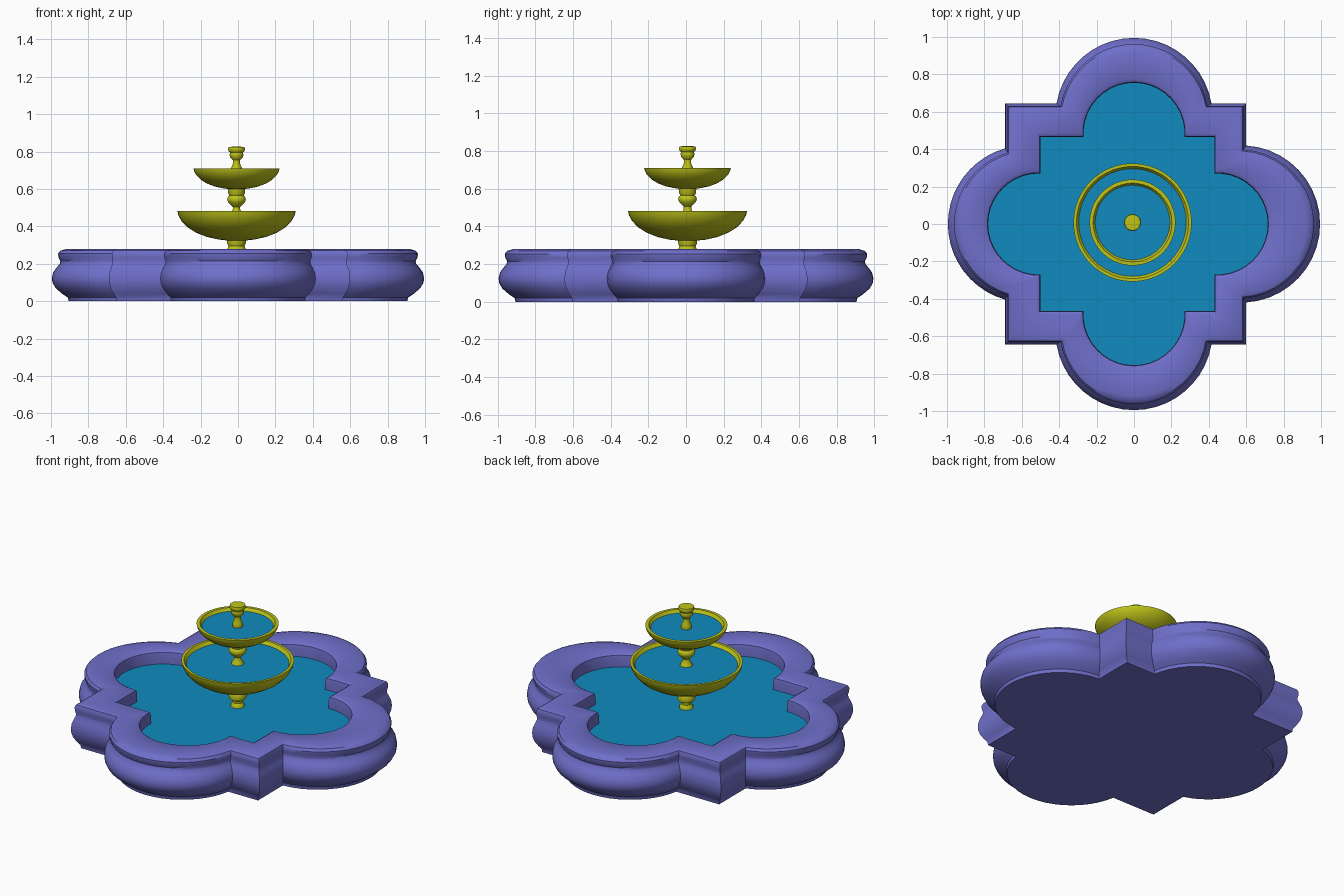
import bpy, bmesh, math

if "Cube" in bpy.data.objects:
    bpy.data.objects.remove(bpy.data.objects["Cube"])

def material(name, rgb):
    m = bpy.data.materials.new(name)
    m.diffuse_color = (*rgb, 1)
    m.use_nodes = True
    m.node_tree.nodes["Principled BSDF"].inputs["Base Color"].default_value = m.diffuse_color
    return m

STONE = material("stone", (0.16, 0.16, 0.60))
GOLD = material("gold", (0.52, 0.55, 0.01))
WATER = material("water", (0.005, 0.26, 0.52))
CX, CY = -0.008, 0.008  # axis of the centrepiece

def finish(name, bm, mat, angle=35):
    bmesh.ops.recalc_face_normals(bm, faces=bm.faces)
    me = bpy.data.meshes.new(name)
    bm.to_mesh(me)
    bm.free()
    ob = bpy.data.objects.new(name, me)
    bpy.context.collection.objects.link(ob)
    me.materials.append(mat)
    bpy.ops.object.select_all(action='DESELECT')
    ob.select_set(True)
    bpy.context.view_layer.objects.active = ob
    bpy.ops.object.shade_smooth_by_angle(angle=math.radians(angle))
    return ob

def outline(r, lobes, sides, n=20):
    """Four round lobes (east, north, west, south) alternating with square corners."""
    pts = []
    for k in range(4):
        c, s, t = lobes[k], sides[k], k * math.pi / 2
        a = math.acos((s - c) / r)
        for i in range(n + 1):
            u = -a + 2 * a * i / n
            x, y = c + r * math.cos(u), r * math.sin(u)
            pts.append((x * math.cos(t) - y * math.sin(t), x * math.sin(t) + y * math.cos(t)))
        x, y = s, sides[(k + 1) % 4]
        pts.append((x * math.cos(t) - y * math.sin(t), x * math.sin(t) + y * math.cos(t)))
    return pts

def outer(d):
    return outline(0.42 - 0.65 * d, [0.575 - 0.35 * d] * 4,
                   [v - 0.45 * d for v in (0.60, 0.645, 0.69, 0.645)])

def inner(g):
    return outline(0.27 + g, [0.445, 0.485, 0.51, 0.485],
                   [v + g for v in (0.43, 0.465, 0.50, 0.465)])

# moulded basin: outer profile as (inset, height), then the inner wall
profile = [(0.09, 0), (0.085, 0.02), (0.055, 0.04), (0.02, 0.07), (0.003, 0.10), (0, 0.125),
           (0.007, 0.155), (0.025, 0.18), (0.042, 0.20), (0.045, 0.215), (0.035, 0.235),
           (0.033, 0.255), (0.045, 0.27), (0.075, 0.279)]
rings = [[(x, y, z) for x, y in outer(d)] for d, z in profile]
rings += [[(x, y, z) for x, y in inner(g)] for g, z in [(0.02, 0.28), (0.004, 0.27), (0, 0.25), (0, 0.19)]]
bm = bmesh.new()
vr = [[bm.verts.new(p) for p in ring] for ring in rings]
for a, b in zip(vr, vr[1:]):
    for i in range(len(a)):
        j = (i + 1) % len(a)
        bm.faces.new((a[i], a[j], b[j], b[i]))
bm.faces.new(vr[0])
finish("basin", bm, STONE)

# basin water
bm = bmesh.new()
bm.faces.new([bm.verts.new((x, y, 0.2)) for x, y in inner(0)])
finish("basin_water", bm, WATER)

def lathe(name, prof, steps=48):
    bm = bmesh.new()
    vs = [bm.verts.new((CX + r, CY, z)) for r, z in prof]
    es = [bm.edges.new(p) for p in zip(vs, vs[1:])]
    bmesh.ops.spin(bm, geom=vs + es, cent=(CX, CY, 0), axis=(0, 0, 1), angle=2 * math.pi, steps=steps)
    bmesh.ops.remove_doubles(bm, verts=bm.verts, dist=1e-5)
    return finish(name, bm, GOLD, 40)

def disc(name, r, z):
    bm = bmesh.new()
    bmesh.ops.create_circle(bm, cap_ends=True, segments=48, radius=r)
    bmesh.ops.translate(bm, verts=bm.verts, vec=(CX, CY, z))
    finish(name, bm, WATER)

# bowls with a thin rim and a hollow inside, each holding water
def bowl(name, R, z0, z1, foot, level):
    h = z1 - z0
    curve = [(1, 1), (0.985, 0.86), (0.93, 0.66), (0.83, 0.45), (0.68, 0.26), (0.5, 0.12), (0.3, 0.03)]
    out = [(0, z0), (foot, z0)] + [(R * a, z0 + h * b) for a, b in reversed(curve)]
    ins = [(R * a - 0.016, z0 + h * b + (0.016 if b < 0.9 else 0)) for a, b in curve]
    lathe(name, out + ins + [(0, z0 + 0.018)])
    disc(name + "_water", R * 0.985 - 0.014, level)

bowl("lower_bowl", 0.316, 0.325, 0.482, 0.05, 0.462)
bowl("upper_bowl", 0.23, 0.60, 0.71, 0.04, 0.692)

# turned stems and finial
lathe("lower_stem", [(0, 0.19), (0.04, 0.19), (0.038, 0.21), (0.028, 0.225), (0.03, 0.24), (0.048, 0.25),
                     (0.052, 0.27), (0.047, 0.285), (0.043, 0.295), (0.05, 0.31), (0.05, 0.335)])
lathe("middle_stem", [(0.05, 0.33), (0.036, 0.46), (0.03, 0.475), (0.02, 0.49), (0.02, 0.505), (0.03, 0.515),
                      (0.045, 0.53), (0.05, 0.545), (0.045, 0.56), (0.038, 0.565), (0.046, 0.58), (0.047, 0.61)])
lathe("finial", [(0, 0.61), (0.03, 0.69), (0.028, 0.715), (0.019, 0.735), (0.02, 0.755), (0.034, 0.77),
                 (0.037, 0.785), (0.034, 0.795), (0.043, 0.803), (0.045, 0.815), (0.042, 0.825), (0, 0.828)])
